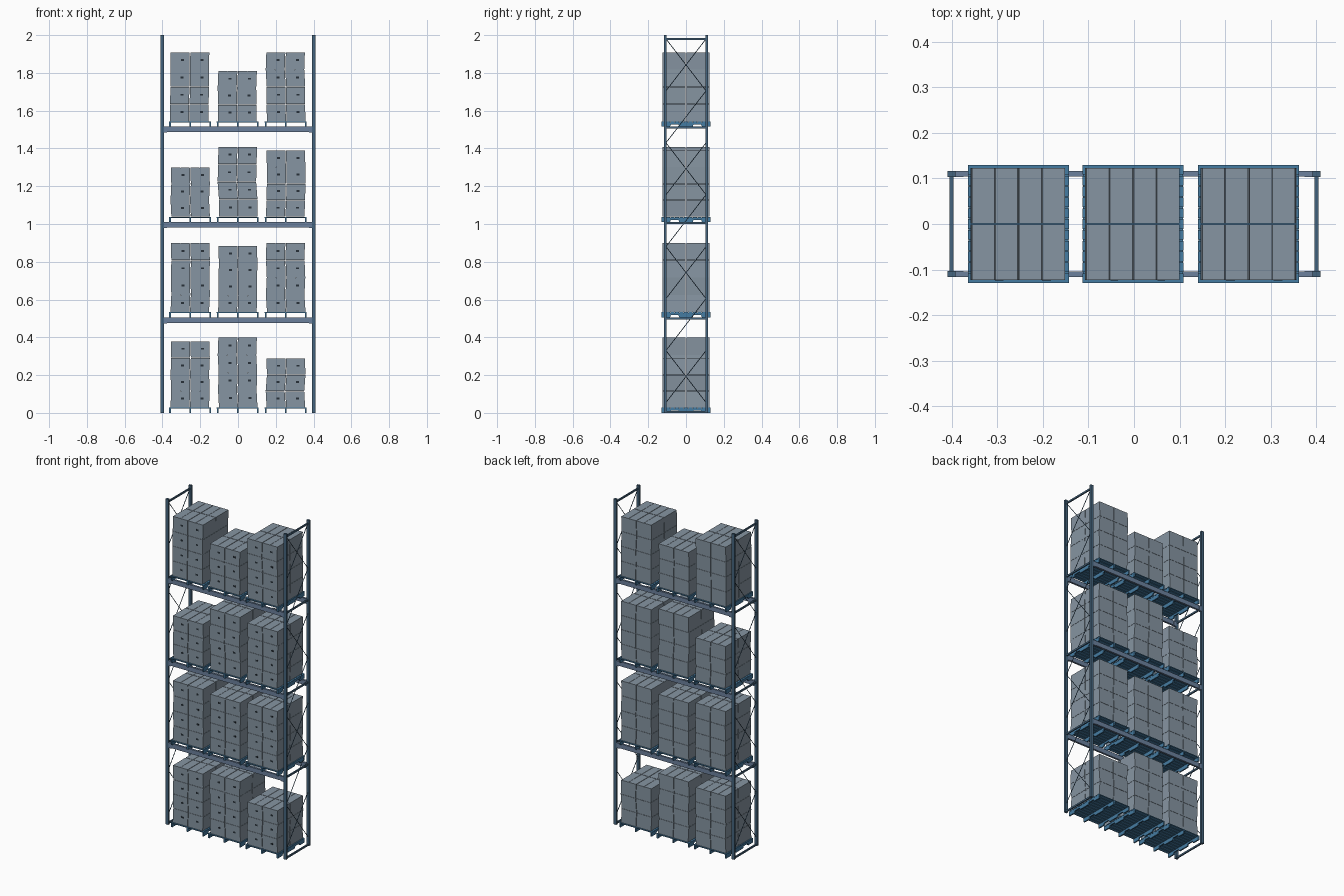
import bpy, bmesh, math, random
from mathutils import Vector, Matrix

if "Cube" in bpy.data.objects:
    bpy.data.objects.remove(bpy.data.objects["Cube"])

random.seed(4)


def material(name, rgb):
    m = bpy.data.materials.new(name)
    m.diffuse_color = (*rgb, 1)
    m.use_nodes = True
    m.node_tree.nodes["Principled BSDF"].inputs["Base Color"].default_value = m.diffuse_color
    return m


FRAME = material("frame_blue", (0.06, 0.13, 0.21))
BEAM = material("beam_blue", (0.15, 0.22, 0.34))
PALLET = material("pallet_blue", (0.06, 0.20, 0.36))
CARTON = material("carton_grey", (0.24, 0.30, 0.36))
DARK = material("slot_dark", (0.02, 0.03, 0.04))


def box(bm, x0, x1, y0, y1, z0, z1, mat=0):
    mtx = (Matrix.Translation(((x0 + x1) / 2, (y0 + y1) / 2, (z0 + z1) / 2))
           @ Matrix.Diagonal((x1 - x0, y1 - y0, z1 - z0, 1)))
    geo = bmesh.ops.create_cube(bm, size=1, matrix=mtx)
    for f in {f for v in geo["verts"] for f in v.link_faces}:
        f.material_index = mat


def prism(bm, points, offset):
    # extrude a closed outline along an offset vector
    face = bm.faces.new([bm.verts.new(p) for p in points])
    ext = bmesh.ops.extrude_face_region(bm, geom=[face], use_keep_orig=True)
    verts = [g for g in ext["geom"] if isinstance(g, bmesh.types.BMVert)]
    bmesh.ops.translate(bm, verts=verts, vec=offset)


def rod(bm, a, b, radius):
    a, b = Vector(a), Vector(b)
    d = b - a
    mtx = Matrix.Translation((a + b) / 2) @ d.to_track_quat("Z", "Y").to_matrix().to_4x4()
    bmesh.ops.create_cone(bm, cap_ends=True, segments=6, radius1=radius,
                          radius2=radius, depth=d.length, matrix=mtx)


def finish(bm, name, *mats):
    bmesh.ops.recalc_face_normals(bm, faces=bm.faces)
    me = bpy.data.meshes.new(name)
    bm.to_mesh(me)
    bm.free()
    ob = bpy.data.objects.new(name, me)
    for m in mats:
        me.materials.append(m)
    bpy.context.collection.objects.link(ob)
    return ob


LEVELS = [0.0, 0.505, 1.01, 1.515]
CENTRES = [-0.254, -0.002, 0.252]

# end frames: two posts, horizontal ties and zigzag / crossed bracing
for side, sx in (("left", -1), ("right", 1)):
    x = 0.401 * sx
    bm = bmesh.new()
    for y in (-0.11, 0.11):
        box(bm, x - 0.009, x + 0.009, y - 0.007, y + 0.007, 0, 2)
    finish(bm, side + "_posts", FRAME)

    bm = bmesh.new()
    for z in (0.005, 0.5, 1.005, 1.51, 1.98):
        box(bm, x - 0.004, x + 0.004, -0.104, 0.104, z - 0.005, z + 0.005)
    step = 0.275
    for k in range(7):
        z0 = 0.055 + step * k
        s = 1 if k % 2 == 0 else -1
        rod(bm, (x, 0.106 * s, z0), (x, -0.106 * s, z0 + step), 0.002)
        if k % 2 == 0:
            rod(bm, (x, -0.106, z0), (x, 0.106, z0 + step), 0.002)
    finish(bm, side + "_bracing", FRAME)

# load beams with end connectors
for i, top in enumerate(LEVELS[1:], 1):
    bm = bmesh.new()
    for y in (-0.11, 0.11):
        box(bm, -0.393, 0.393, y - 0.006, y + 0.006, top - 0.028, top)
        for sx in (-1, 1):
            xs = sorted((0.375 * sx, 0.394 * sx))
            box(bm, xs[0], xs[1], y - 0.007, y + 0.007, top - 0.031, top)
    finish(bm, f"beams_level_{i}", BEAM)


def pallet(name, cx, z):
    bm = bmesh.new()
    # notched stringers
    outline = [(-0.13, 0), (-0.085, 0), (-0.08, 0.012), (-0.04, 0.012), (-0.035, 0),
               (0.035, 0), (0.04, 0.012), (0.08, 0.012), (0.085, 0), (0.13, 0),
               (0.13, 0.023), (-0.13, 0.023)]
    for dx in (-0.106, 0, 0.106):
        prism(bm, [(cx + dx - 0.004, y, z + h) for y, h in outline], (0.008, 0, 0))
    # deck slats
    n, pitch = 11, 0.0238
    for k in range(n):
        y = (k - (n - 1) / 2) * pitch
        box(bm, cx - 0.111, cx + 0.111, y - 0.0105, y + 0.0105, z + 0.023, z + 0.028)
    finish(bm, name, PALLET)


def carton_stack(name, cx, base, top, layers):
    bm = bmesh.new()
    h = (top - base) / layers
    # each layer leans a little, sharing its offset with the next
    lean = [random.choice((-1, 1)) * random.uniform(0.001, 0.004) for _ in range(layers)] + [0]
    slots = []
    for k in range(layers):
        z0, z1 = base + k * h, base + (k + 1) * h - 0.0012
        a, b = lean[k], lean[k + 1]
        for col in (-1, 1):
            xl = cx + (-0.102 if col < 0 else 0.0015)
            xr = xl + 0.1005
            xm = (xl + xr) / 2 + b
            # outline with a seam groove between the top flaps
            pts = [(xl + a, z0), (xr + a, z0), (xr + b, z1), (xm + 0.001, z1),
                   (xm, z1 - 0.0015), (xm - 0.001, z1), (xl + b, z1)]
            for y0 in (-0.1235, 0.0015):
                prism(bm, [(x, y0, z) for x, z in pts], (0, 0.122, 0))
            slots.append(((xl + xr) / 2 + 0.012 + (a + b) / 2, (z0 + z1) / 2 + 0.004))
    # dark hand slots on the front
    for x, z in slots:
        box(bm, x - 0.008, x + 0.008, -0.1242, -0.123, z - 0.005, z + 0.005, 1)
    finish(bm, name, CARTON, DARK)


# stack tops and layer counts, per level from left to right
STACKS = [[(0.38, 4), (0.40, 4), (0.29, 3)],
          [(0.90, 4), (0.885, 4), (0.90, 4)],
          [(1.30, 3), (1.41, 4), (1.39, 4)],
          [(1.91, 4), (1.81, 3), (1.91, 4)]]
for i, z in enumerate(LEVELS):
    for j, cx in enumerate(CENTRES):
        pallet(f"pallet_{i}_{j}", cx, z)
        top, layers = STACKS[i][j]
        carton_stack(f"cartons_{i}_{j}", cx, z + 0.0285, top, layers)
